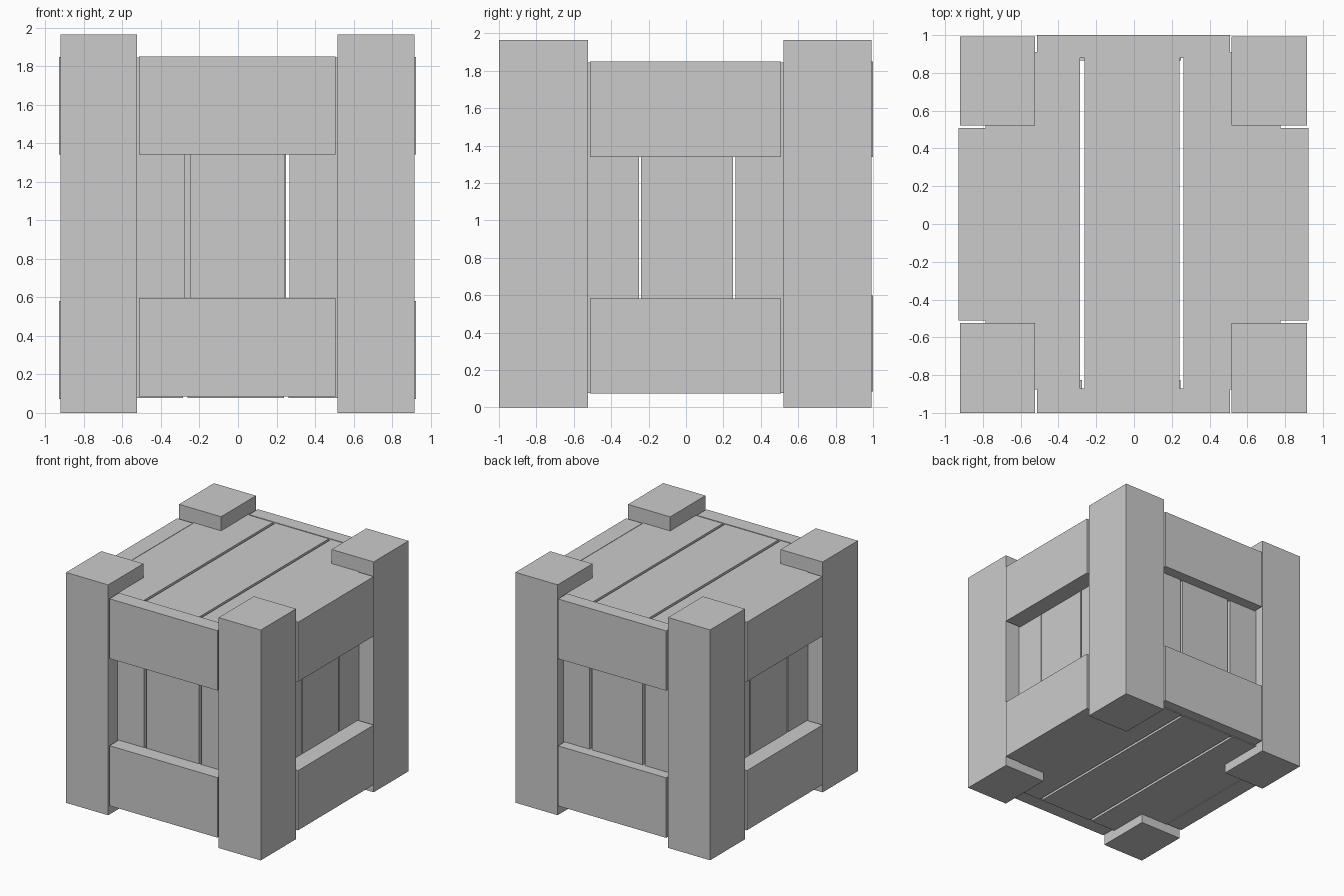
import bpy

if "Cube" in bpy.data.objects:
    bpy.data.objects.remove(bpy.data.objects["Cube"])


def box(name, x, y, z):
    """Box from (min, max) ranges on each axis."""
    v = [(a, b, c) for a in x for b in y for c in z]
    f = [(0, 1, 3, 2), (4, 6, 7, 5), (0, 4, 5, 1),
         (2, 3, 7, 6), (0, 2, 6, 4), (1, 5, 7, 3)]
    mesh = bpy.data.meshes.new(name)
    mesh.from_pydata(v, [], f)
    obj = bpy.data.objects.new(name, mesh)
    bpy.context.collection.objects.link(obj)
    return obj


def spans(lo, gaps, hi):
    """Split lo..hi into plank ranges separated by the gaps."""
    edges = [lo] + [e for g in gaps for e in g] + [hi]
    return list(zip(edges[::2], edges[1::2]))


# Corner posts
for side, x in (("left", (-0.922, -0.525)), ("right", (0.517, 0.915))):
    for end, y in (("front", (-1.0, -0.525)), ("back", (0.522, 0.992))):
        box(f"{end}_{side}_post", x, y, (0, 1.965))

# Horizontal rails on the four sides
for end, y in (("front", (-1.0, -0.87)), ("back", (0.88, 1.0))):
    box(f"{end}_lower_rail", (-0.513, 0.507), y, (0.085, 0.597))
    box(f"{end}_upper_rail", (-0.513, 0.507), y, (1.34, 1.85))
for side, x in (("left", (-0.93, -0.78)), ("right", (0.77, 0.925))):
    box(f"{side}_lower_rail", x, (-0.512, 0.508), (0.073, 0.582))
    box(f"{side}_upper_rail", x, (-0.512, 0.508), (1.34, 1.848))

# Top and bottom planks
slits = [(-0.285, -0.262), (0.24, 0.262)]
for i, x in enumerate(spans(-0.785, slits, 0.775)):
    box(f"top_plank_{i}", x, (-0.875, 0.91), (1.79, 1.845))
    box(f"bottom_plank_{i}", x, (-0.875, 0.91), (0.078, 0.14))

# Upright planks behind the front and back rails
for i, x in enumerate(spans(-0.785, [(-0.275, -0.25), (0.245, 0.268)], 0.775)):
    box(f"front_plank_{i}", x, (-0.875, -0.825), (0.12, 1.80))
for i, x in enumerate(spans(-0.785, [(-0.25, -0.228), (0.25, 0.272)], 0.775)):
    box(f"back_plank_{i}", x, (0.865, 0.91), (0.12, 1.80))

# Upright planks behind the side rails
for side, x in (("left", (-0.785, -0.73)), ("right", (0.72, 0.775))):
    for i, y in enumerate(spans(-0.86, [(-0.252, -0.24), (0.25, 0.264)], 0.9)):
        box(f"{side}_plank_{i}", x, y, (0.12, 1.82))
